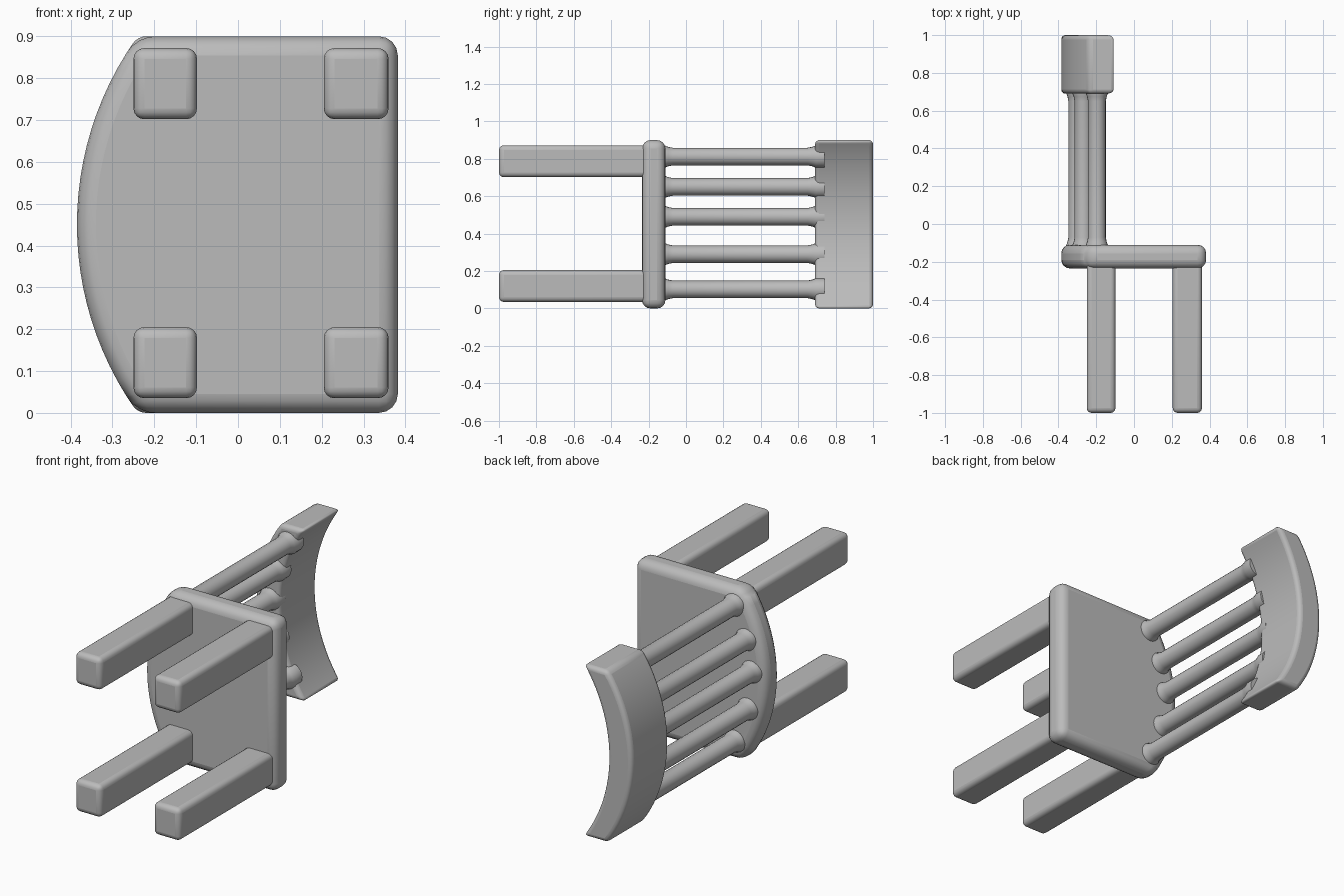
import bpy, bmesh, math
from mathutils import Vector

if "Cube" in bpy.data.objects:
    bpy.data.objects.remove(bpy.data.objects["Cube"])

grey = bpy.data.materials.new("plain grey")
grey.diffuse_color = (0.5, 0.5, 0.5, 1)
grey.use_nodes = True
grey.node_tree.nodes["Principled BSDF"].inputs["Base Color"].default_value = grey.diffuse_color


def finish(name, bm, bevel=0.0, segments=4):
    """Turn a bmesh into a smooth-shaded object with rounded edges."""
    bmesh.ops.recalc_face_normals(bm, faces=bm.faces)
    mesh = bpy.data.meshes.new(name)
    bm.to_mesh(mesh)
    bm.free()
    mesh.materials.append(grey)
    ob = bpy.data.objects.new(name, mesh)
    bpy.context.collection.objects.link(ob)
    if bevel:
        mod = ob.modifiers.new("rounded edges", 'BEVEL')
        mod.width = bevel
        mod.segments = segments
        mod.limit_method = 'ANGLE'
        mod.angle_limit = math.radians(30)
    bpy.ops.object.select_all(action='DESELECT')
    ob.select_set(True)
    bpy.context.view_layer.objects.active = ob
    bpy.ops.object.shade_smooth_by_angle(angle=math.radians(40))
    return ob


def prism(name, outline, y0, y1, bevel):
    """Extrude an x-z outline from y0 to y1."""
    bm = bmesh.new()
    face = bm.faces.new([bm.verts.new((x, y0, z)) for x, z in outline])
    ext = bmesh.ops.extrude_face_region(bm, geom=[face])
    moved = [v for v in ext["geom"] if isinstance(v, bmesh.types.BMVert)]
    bmesh.ops.translate(bm, verts=moved, vec=Vector((0, y1 - y0, 0)))
    return finish(name, bm, bevel)


# Shared curve of the chair back
RADIUS, MID, HALF = 0.77, 0.45, 0.45


def back_x(z):
    return -0.385 + RADIUS - math.sqrt(RADIUS ** 2 - (z - MID) ** 2)


def arc(offset, n=24):
    zs = [MID - HALF + 2 * HALF * i / n for i in range(n + 1)]
    return [(back_x(z) + offset, z) for z in zs]


# Seat with a curved rear edge
prism("seat", arc(0) + [(0.382, 0.9), (0.382, 0.0)], -0.235, -0.11, 0.048)

# Curved top rail
prism("top_rail", arc(0) + arc(0.14)[::-1], 0.69, 1.0, 0.022)

# Four square legs
for x0, x1, row in ((-0.25, -0.098, "rear"), (0.205, 0.36, "front")):
    for z0, z1, side in ((0.035, 0.205, "lower"), (0.702, 0.872, "upper")):
        prism(f"{row}_leg_{side}", [(x0, z0), (x1, z0), (x1, z1), (x0, z1)],
              -1.0, -0.17, 0.026)

# Five spindles, slightly flared where they meet the seat and rail
profile = [(-0.17, 0.062), (-0.115, 0.06), (-0.095, 0.052), (-0.07, 0.047),
           (0.65, 0.047), (0.675, 0.052), (0.695, 0.06), (0.74, 0.06)]
SIDES = 20
for i, z in enumerate((0.102, 0.29, 0.49, 0.65, 0.812)):
    cx = back_x(z) + 0.082 + 0.02 * abs(z - MID) / HALF
    bm = bmesh.new()
    rings = [[bm.verts.new((cx + r * math.cos(2 * math.pi * k / SIDES), y,
                            z + r * math.sin(2 * math.pi * k / SIDES)))
              for k in range(SIDES)] for y, r in profile]
    for a, b in zip(rings, rings[1:]):
        for k in range(SIDES):
            j = (k + 1) % SIDES
            bm.faces.new((a[k], a[j], b[j], b[k]))
    bm.faces.new(rings[0])
    bm.faces.new(rings[-1])
    finish(f"spindle_{i + 1}", bm)
